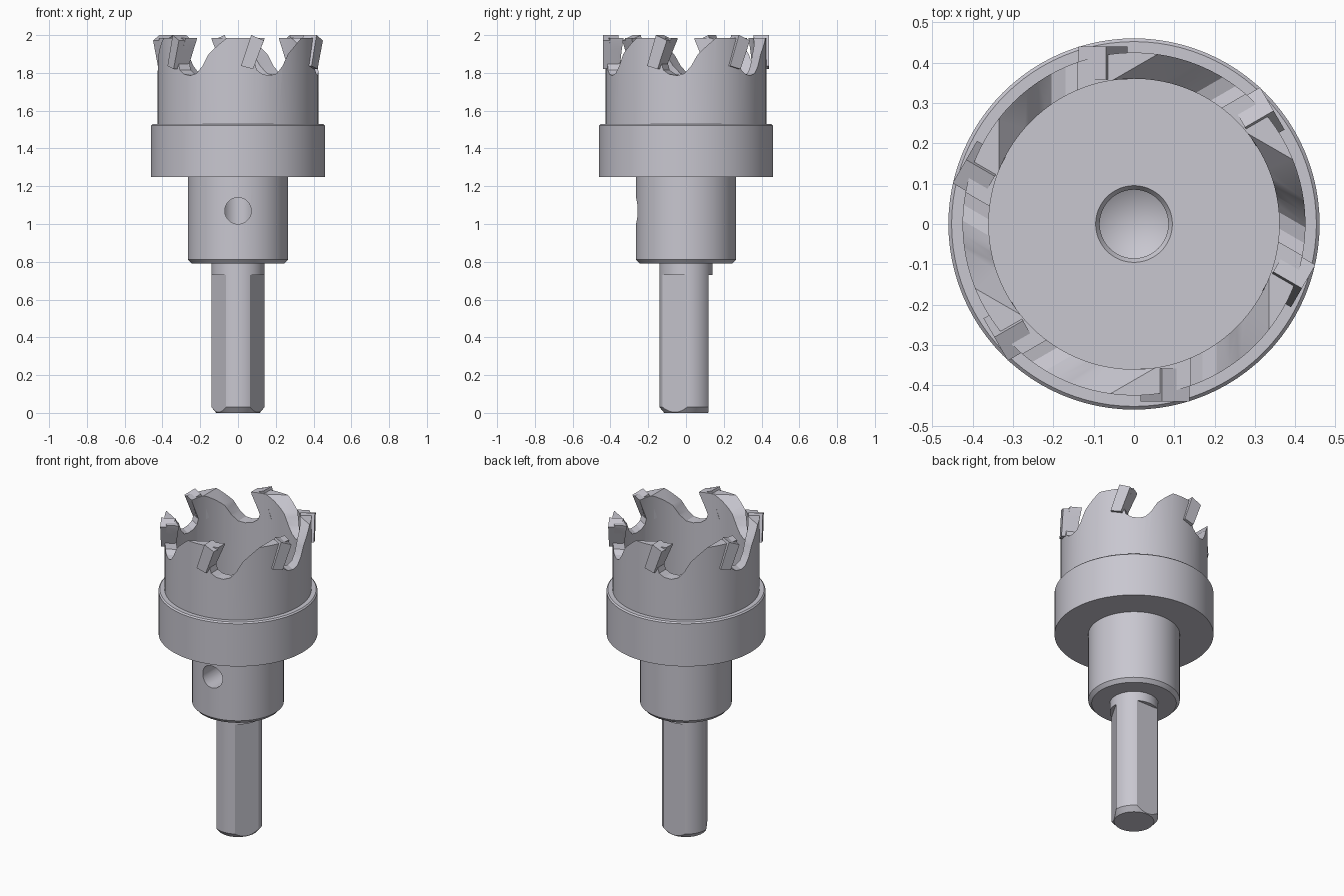
import bpy, bmesh
from math import radians, pi
from mathutils import Matrix, Vector

if "Cube" in bpy.data.objects:
    bpy.data.objects.remove(bpy.data.objects["Cube"], do_unlink=True)

steel = bpy.data.materials.new("light_steel")
steel.use_nodes = True
colour = (0.58, 0.57, 0.63, 1)
steel.diffuse_color = colour
steel.node_tree.nodes["Principled BSDF"].inputs["Base Color"].default_value = colour


def finish(name, bm):
    """Turn a bmesh into a named, coloured object."""
    bmesh.ops.recalc_face_normals(bm, faces=bm.faces)
    mesh = bpy.data.meshes.new(name)
    bm.to_mesh(mesh)
    bm.free()
    mesh.materials.append(steel)
    obj = bpy.data.objects.new(name, mesh)
    bpy.context.collection.objects.link(obj)
    return obj


def lathe(name, profile, closed=False, steps=96):
    """Spin an (r, z) profile round the z axis."""
    bm = bmesh.new()
    verts = [bm.verts.new((r, 0, z)) for r, z in profile]
    edges = [bm.edges.new(pair) for pair in zip(verts, verts[1:])]
    if closed:
        edges.append(bm.edges.new((verts[-1], verts[0])))
    bmesh.ops.spin(bm, geom=verts + edges, cent=(0, 0, 0), axis=(0, 0, 1),
                   angle=2 * pi, steps=steps)
    bmesh.ops.remove_doubles(bm, verts=bm.verts, dist=0.0001)
    return finish(name, bm)


def prism(name, outline, y0, y1, turn):
    """Extrude an (x, z) outline along y, then turn it round the z axis."""
    bm = bmesh.new()
    face = bm.faces.new([bm.verts.new((x, y0, z)) for x, z in outline])
    new = bmesh.ops.extrude_face_region(bm, geom=[face])["geom"]
    moved = [v for v in new if isinstance(v, bmesh.types.BMVert)]
    bmesh.ops.translate(bm, verts=moved, vec=Vector((0, y1 - y0, 0)))
    bm.transform(Matrix.Rotation(radians(turn), 4, "Z"))
    return finish(name, bm)


def activate(obj):
    bpy.ops.object.select_all(action="DESELECT")
    obj.select_set(True)
    bpy.context.view_layer.objects.active = obj


def cut(obj, cutter):
    """Subtract the cutter and discard it."""
    cutter.hide_render = True
    activate(obj)
    mod = obj.modifiers.new("cut", "BOOLEAN")
    mod.operation = "DIFFERENCE"
    mod.solver = "EXACT"
    mod.object = cutter
    bpy.ops.object.modifier_apply(modifier=mod.name)
    bpy.data.objects.remove(cutter, do_unlink=True)


# Shank with three flats
shank = lathe("shank", [(0, 0), (0.115, 0), (0.14, 0.03), (0.14, 0.8), (0, 0.8)])
for turn in (60, 180, 300):
    flat = [(-0.2, -0.1), (0.2, -0.1), (0.2, 0.73), (-0.2, 0.73)]
    cut(shank, prism("flat_cutter", flat, -0.3, -0.118, turn))

# Hub with blind pilot hole and a set-screw hole in front
hub = lathe("hub", [(0, 0.79), (0.245, 0.79), (0.265, 0.812), (0.265, 1.25),
                    (0.085, 1.25), (0.085, 0.95), (0, 0.9)])
bm = bmesh.new()
bmesh.ops.create_cone(bm, cap_ends=True, segments=48, radius1=0.07, radius2=0.07, depth=0.4,
                      matrix=Matrix.Translation((0, -0.22, 1.07)) @ Matrix.Rotation(pi / 2, 4, "X"))
cut(hub, finish("screw_hole_cutter", bm))

# Cup with collar, floor and countersunk pilot opening
cup = lathe("cup", [(0.085, 1.25), (0.46, 1.25), (0.46, 1.522), (0.452, 1.53),
                    (0.425, 1.53), (0.425, 1.985), (0.36, 1.985), (0.36, 1.35),
                    (0.095, 1.35), (0.085, 1.335)], closed=True)

# Gullets and cutting tips
gullet = [(0.15, 2.02), (0.137, 1.97), (0.09, 1.85), (0.1, 1.815), (0.13, 1.793),
          (0.17, 1.786), (0.205, 1.797), (0.235, 1.835), (0.265, 1.9),
          (0.335, 1.985), (0.365, 2.02)]
tip = [(0.07, 2.0), (0.137, 1.972), (0.08, 1.82), (0.016, 1.837)]
for i in range(6):
    cut(cup, prism("gullet_cutter", gullet, -0.5, -0.1, i * 60))
    prism(f"cutting_tip_{i + 1}", tip, -0.44, -0.358, i * 60)

# Smooth round walls, sharp edges
for obj in (shank, hub, cup):
    activate(obj)
    bpy.ops.object.shade_smooth_by_angle(angle=radians(25))
